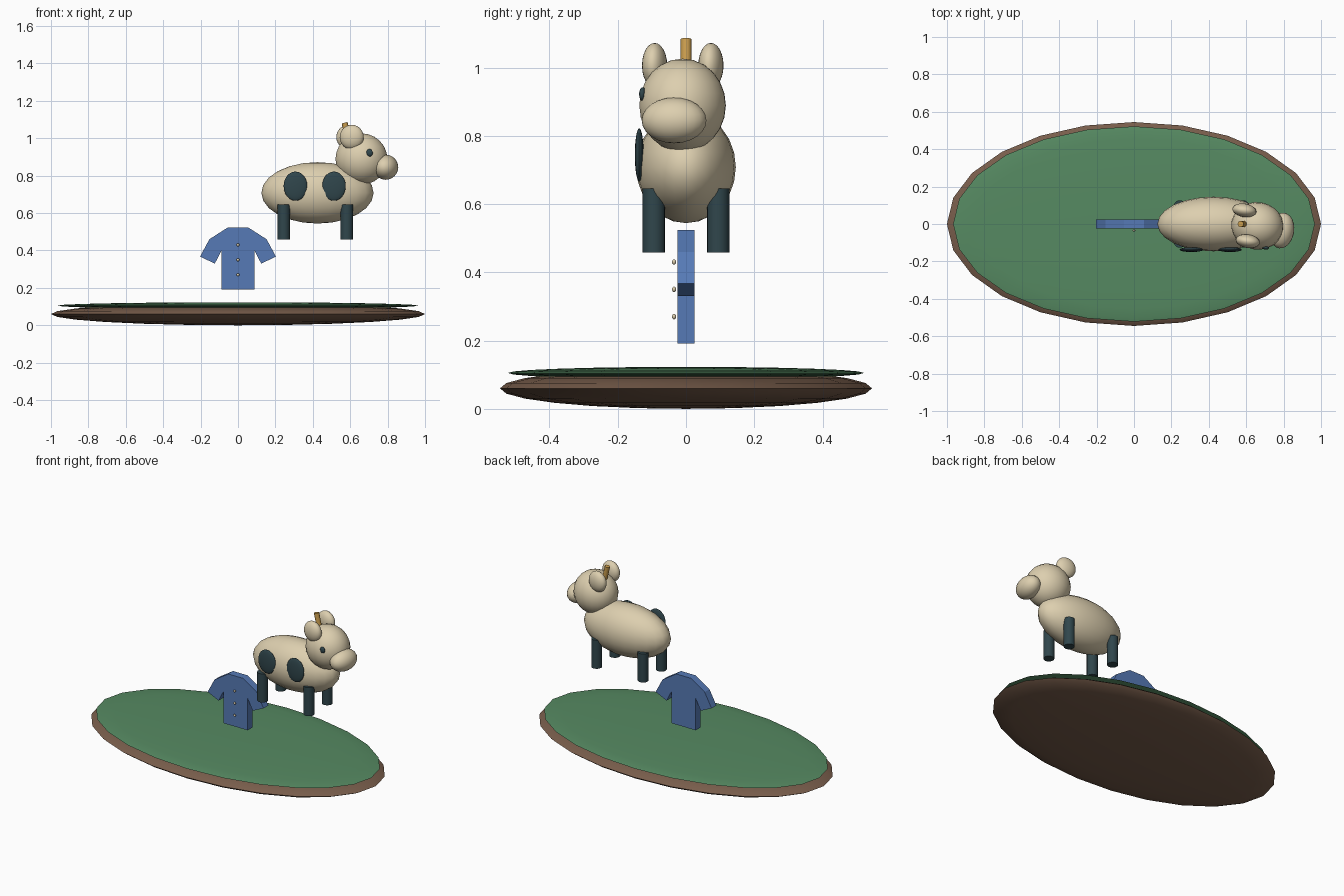
import bpy, bmesh, math
from mathutils import Matrix, Vector

if "Cube" in bpy.data.objects:
    bpy.data.objects.remove(bpy.data.objects["Cube"])


def material(name, r, g, b):
    lin = [((c / 255 + 0.055) / 1.055) ** 2.4 for c in (r, g, b)]
    m = bpy.data.materials.new(name)
    m.diffuse_color = (*lin, 1)
    m.use_nodes = True
    m.node_tree.nodes["Principled BSDF"].inputs["Base Color"].default_value = m.diffuse_color
    return m


SOIL = material("soil_brown", 120, 93, 75)
GRASS = material("grass_green", 86, 138, 98)
CREAM = material("cream", 221, 207, 175)
DARK = material("dark_teal", 48, 70, 76)
GOLD = material("horn_gold", 203, 158, 78)
BLUE = material("cloth_blue", 86, 122, 182)


def finish(name, bm, mat, smooth=True):
    bmesh.ops.recalc_face_normals(bm, faces=bm.faces)
    mesh = bpy.data.meshes.new(name)
    bm.to_mesh(mesh)
    bm.free()
    mesh.materials.append(mat)
    ob = bpy.data.objects.new(name, mesh)
    bpy.context.collection.objects.link(ob)
    if smooth:
        bpy.ops.object.select_all(action='DESELECT')
        ob.select_set(True)
        bpy.context.view_layer.objects.active = ob
        bpy.ops.object.shade_smooth_by_angle(angle=math.radians(40))
    return ob


def ellipsoid(name, center, radii, mat, yaw=0, seg=24, rings=12):
    bm = bmesh.new()
    bmesh.ops.create_uvsphere(bm, u_segments=seg, v_segments=rings, radius=1)
    bm.transform(Matrix.Translation(center)
                 @ Matrix.Rotation(math.radians(yaw), 4, 'Z')
                 @ Matrix.Diagonal((*radii, 1)))
    ob = finish(name, bm, mat)
    ob.data.shade_smooth()
    return ob


def rod(name, start, end, radius, mat, sides=16):
    a, b = Vector(start), Vector(end)
    bm = bmesh.new()
    bmesh.ops.create_cone(bm, cap_ends=True, segments=sides, radius1=radius,
                          radius2=radius, depth=(b - a).length)
    bm.transform(Matrix.Translation((a + b) / 2)
                 @ (b - a).to_track_quat('Z', 'Y').to_matrix().to_4x4())
    return finish(name, bm, mat)


# Floating island
ellipsoid("island_soil", (0, 0, 0.06), (1, 0.545, 0.06), SOIL)
ellipsoid("island_grass", (0, 0, 0.105), (0.967, 0.522, 0.018), GRASS)

# Calf body, legs and side patches
ellipsoid("body", (0.425, 0, 0.708), (0.30, 0.146, 0.164), CREAM)
for end, x in (("rear", 0.245), ("front", 0.582)):
    for side, y in (("near", -0.094), ("far", 0.094)):
        rod(f"{end}_leg_{side}", (x, y, 0.458), (x, y, 0.645), 0.033, DARK)
for i, x in enumerate((0.307, 0.513)):
    ellipsoid(f"patch_{i + 1}", (x, -0.137, 0.744), (0.063, 0.013, 0.078), DARK)

# Head, turned slightly toward the front
YAW = -9
ellipsoid("head", (0.66, -0.01, 0.889), (0.14, 0.127, 0.137), CREAM, YAW)
ellipsoid("snout", (0.79, -0.035, 0.845), (0.066, 0.096, 0.067), CREAM, YAW)
ellipsoid("near_ear", (0.608, -0.092, 1.006), (0.065, 0.036, 0.066), CREAM, YAW)
ellipsoid("far_ear", (0.59, 0.073, 1.006), (0.065, 0.036, 0.066), CREAM, YAW)
ellipsoid("eye", (0.703, -0.127, 0.922), (0.018, 0.01, 0.02), DARK, YAW)
rod("horn", (0.598, 0, 0.96), (0.57, 0, 1.083), 0.016, GOLD)

# Shirt: mirrored half outline, extruded front to back
half = [(0.088, 0.192), (0.088, 0.40), (0.124, 0.33), (0.203, 0.367),
        (0.153, 0.46), (0.053, 0.524)]
outline = half + [(-x, z) for x, z in reversed(half)]
bm = bmesh.new()
face = bm.faces.new([bm.verts.new((x, -0.025, z)) for x, z in outline])
ext = bmesh.ops.extrude_face_region(bm, geom=[face])
bmesh.ops.translate(bm, vec=(0, 0.05, 0),
                    verts=[v for v in ext["geom"] if isinstance(v, bmesh.types.BMVert)])
finish("shirt", bm, BLUE, smooth=False)

# Shirt buttons
for i, z in enumerate((0.27, 0.35, 0.43)):
    ellipsoid(f"button_{i + 1}", (0, -0.035, z), (0.008, 0.006, 0.008), CREAM, seg=12, rings=8)
